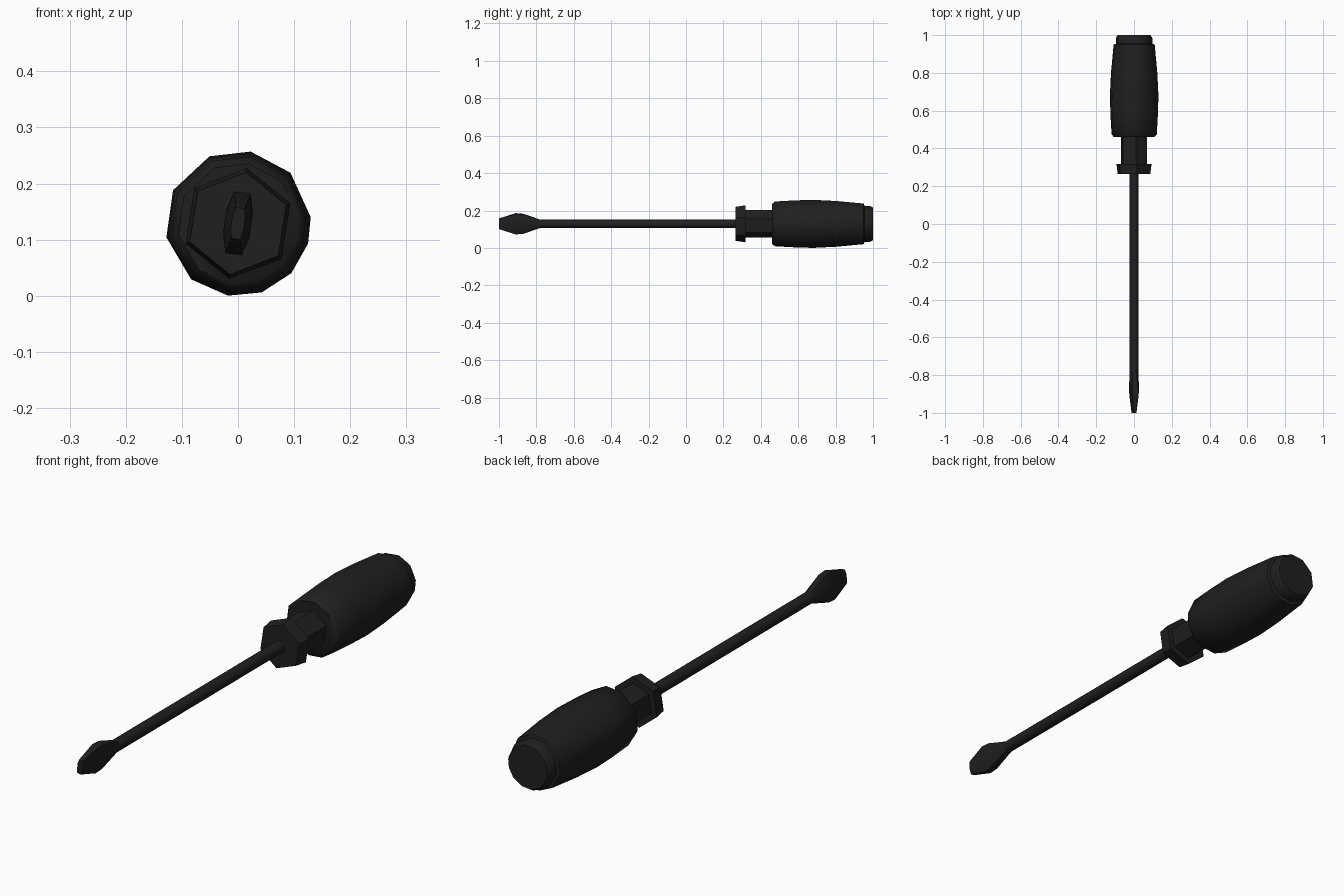
import bpy, bmesh, math

if "Cube" in bpy.data.objects:
    bpy.data.objects.remove(bpy.data.objects["Cube"])

CZ = 0.129   # height of the tool's axis

mat = bpy.data.materials.new("black")
mat.diffuse_color = (0.014, 0.014, 0.014, 1)
mat.use_nodes = True
mat.node_tree.nodes["Principled BSDF"].inputs["Base Color"].default_value = mat.diffuse_color


def even(n, start):
    return [start + 360 * i / n for i in range(n)]


def ring(y, rx, rz, angles, power=1.0, tilt=0.0):
    """Cross-section across the y axis; power < 1 makes the section boxier in x."""
    pts = []
    t = math.radians(tilt)
    for a in angles:
        c, s = math.cos(math.radians(a)), math.sin(math.radians(a))
        x = rx * math.copysign(abs(c) ** power, c)
        z = rz * s
        pts.append((x * math.cos(t) + z * math.sin(t), y,
                    CZ - x * math.sin(t) + z * math.cos(t)))
    return pts


def loft(name, rings, smooth=50):
    bm = bmesh.new()
    loops = [[bm.verts.new(p) for p in r] for r in rings]
    n = len(loops[0])
    for a, b in zip(loops, loops[1:]):
        for i in range(n):
            j = (i + 1) % n
            bm.faces.new((a[i], a[j], b[j], b[i]))
    bm.faces.new(loops[0])
    bm.faces.new(loops[-1])
    bmesh.ops.recalc_face_normals(bm, faces=bm.faces)
    me = bpy.data.meshes.new(name)
    bm.to_mesh(me)
    bm.free()
    ob = bpy.data.objects.new(name, me)
    bpy.context.collection.objects.link(ob)
    me.materials.append(mat)
    bpy.ops.object.select_all(action='DESELECT')
    ob.select_set(True)
    bpy.context.view_layer.objects.active = ob
    bpy.ops.object.shade_smooth_by_angle(angle=math.radians(smooth))
    return ob


def turned(name, profile, angles):
    return loft(name, [ring(y, r, r, angles) for y, r in profile])


# slightly irregular low-poly grip outline, and a hexagon for collar and neck
grip = [5, 44, 80, 113, 153, 191, 230, 262, 289, 317, 344]
hexa = even(6, 21)

# handle and end cap
turned("handle", [(0.46, 0.108), (0.475, 0.121), (0.58, 0.127), (0.68, 0.13),
                  (0.80, 0.124), (0.95, 0.110), (0.955, 0.096)], grip)
turned("end_cap", [(0.94, 0.098), (0.985, 0.097), (1.0, 0.088)], grip)

# neck and collar
turned("neck", [(0.30, 0.074), (0.47, 0.074)], hexa)
turned("collar", [(0.264, 0.092), (0.318, 0.100)], hexa)

# round shaft
octo = even(8, 22.5)
turned("shaft", [(-0.78, 0.0245), (0.28, 0.0245)], octo)

# flat blade: round at the shaft, flaring out, then tapering to the edge
loft("blade", [ring(-0.78, 0.0245, 0.0245, octo),
               ring(-0.87, 0.025, 0.056, octo, 0.5, 8),
               ring(-0.91, 0.022, 0.060, octo, 0.4, 8),
               ring(-1.0, 0.012, 0.030, octo, 0.4, 8)])
